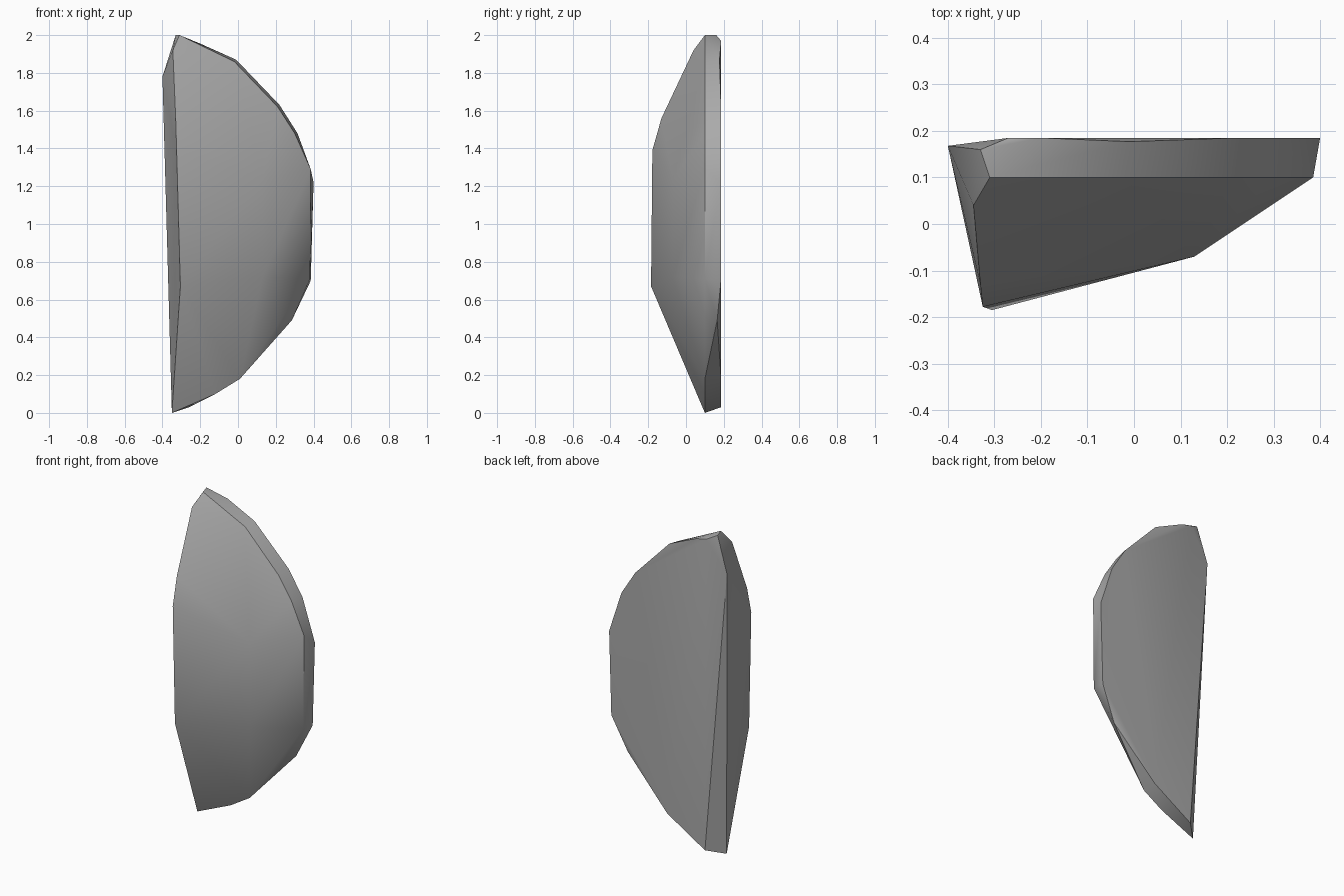
import bpy
import bmesh
from math import radians

cube = bpy.data.objects.get("Cube")
if cube:
    bpy.data.objects.remove(cube, do_unlink=True)

stone = bpy.data.materials.new("stone grey")
stone.use_nodes = True
stone.diffuse_color = (0.4, 0.4, 0.4, 1)
stone.node_tree.nodes["Principled BSDF"].inputs["Base Color"].default_value = (0.4, 0.4, 0.4, 1)

# Front rim of the slab, all on one depth
rim_depth = 0.10
front_rim = [(-0.35, 0), (-0.12, 0.10), (0.01, 0.18), (0.38, 0.71), (0.385, 1.29),
             (0.30, 1.48), (0.21, 1.62), (-0.02, 1.86), (-0.31, 2.0)]

# Flat back outline, slightly larger on the rounded side
back_depth = 0.185
back_rim = [(-0.26, 0.03), (0, 0.19), (0.385, 0.70), (0.40, 1.22), (0.315, 1.48),
            (0.22, 1.63), (-0.20, 1.955), (-0.27, 1.97)]

# Corners: notch, chipped top, back left corner
corners = [(0.285, 0.165, 0.49), (-0.01, 0.177, 1.87), (-0.33, 0.16, 2.0), (-0.40, 0.168, 1.78)]

# Ridge along the cut left side, and the front bulge
ridge = [(-0.305, -0.185, 0.67), (-0.325, -0.178, 1.39), (-0.33, -0.13, 1.56), (-0.345, 0.04, 1.92)]
bulge = [(0.13, -0.07, 0.72), (0.13, -0.07, 1.24)]

points = [(x, rim_depth, z) for x, z in front_rim]
points += [(x, back_depth, z) for x, z in back_rim]
points += corners + ridge + bulge

# Wrap the points in one solid stone
bm = bmesh.new()
for p in points:
    bm.verts.new(p)
hull = bmesh.ops.convex_hull(bm, input=bm.verts[:])
loose = [v for v in bm.verts if not v.link_faces]
bmesh.ops.delete(bm, geom=loose, context='VERTS')
bmesh.ops.dissolve_limit(bm, angle_limit=radians(1), verts=bm.verts[:], edges=bm.edges[:])
bmesh.ops.recalc_face_normals(bm, faces=bm.faces[:])
mesh = bpy.data.meshes.new("split_rock")
bm.to_mesh(mesh)
bm.free()
mesh.materials.append(stone)

rock = bpy.data.objects.new("split_rock", mesh)
bpy.context.collection.objects.link(rock)
bpy.ops.object.select_all(action='DESELECT')
rock.select_set(True)
bpy.context.view_layer.objects.active = rock
bpy.ops.object.shade_smooth_by_angle(angle=radians(35))
